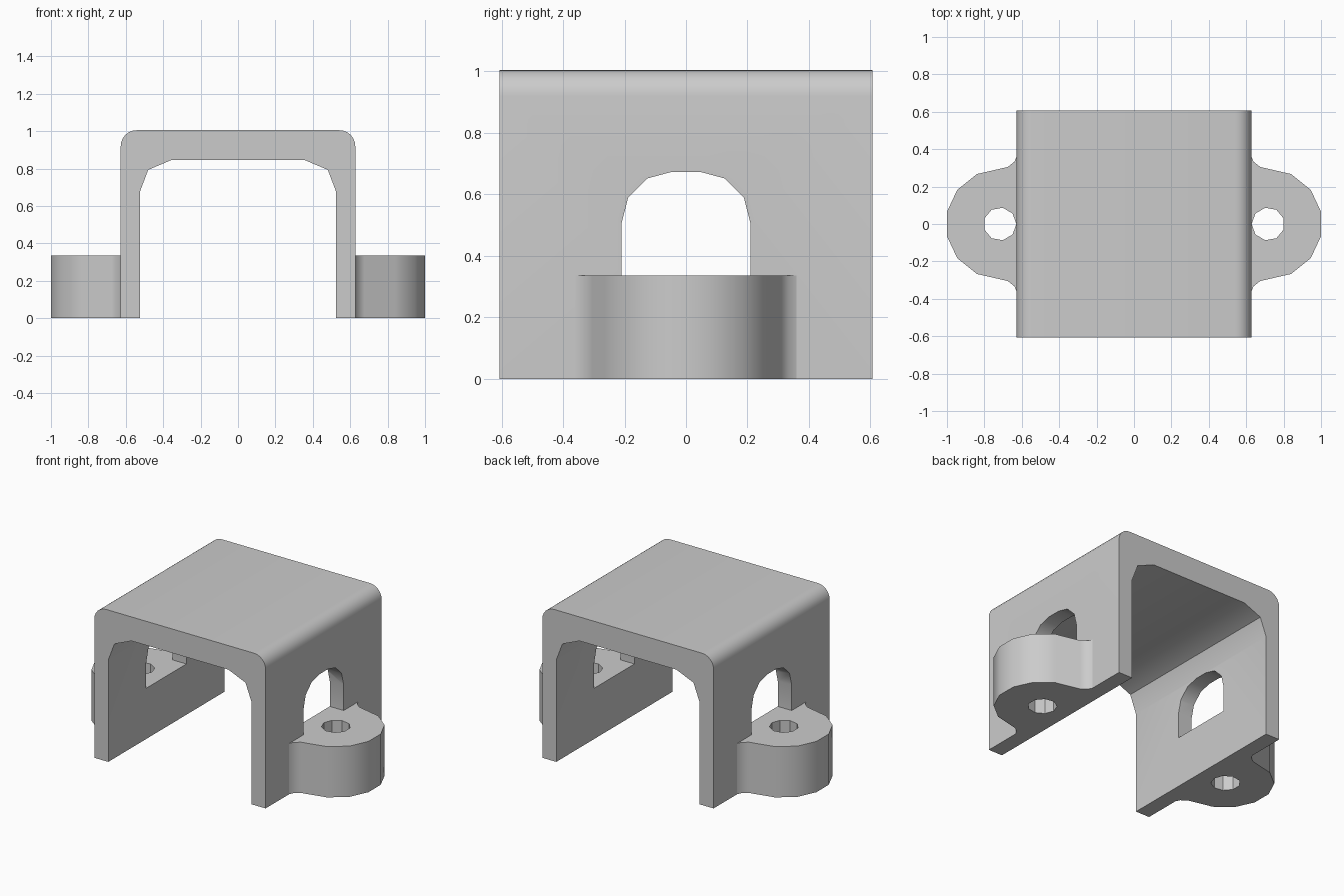
import bpy, bmesh
from math import radians, sin, cos, pi
from mathutils import Vector

if "Cube" in bpy.data.objects:
    bpy.data.objects.remove(bpy.data.objects["Cube"])

grey = bpy.data.materials.new("plain grey")
grey.use_nodes = True
grey.diffuse_color = (0.6, 0.6, 0.6, 1)
grey.node_tree.nodes["Principled BSDF"].inputs["Base Color"].default_value = (0.6, 0.6, 0.6, 1)


def prism(name, points, sweep):
    """Extrude a closed outline along a vector."""
    bm = bmesh.new()
    face = bm.faces.new([bm.verts.new(p) for p in points])
    new = bmesh.ops.extrude_face_region(bm, geom=[face])["geom"]
    moved = [g for g in new if isinstance(g, bmesh.types.BMVert)]
    bmesh.ops.translate(bm, vec=Vector(sweep), verts=moved)
    bmesh.ops.recalc_face_normals(bm, faces=bm.faces)
    mesh = bpy.data.meshes.new(name)
    bm.to_mesh(mesh)
    bm.free()
    mesh.materials.append(grey)
    obj = bpy.data.objects.new(name, mesh)
    bpy.context.collection.objects.link(obj)
    return obj


def select(obj):
    bpy.ops.object.select_all(action="DESELECT")
    obj.select_set(True)
    bpy.context.view_layer.objects.active = obj


def cut(obj, cutter):
    """Subtract the cutter and discard it."""
    mod = obj.modifiers.new("cut", "BOOLEAN")
    mod.operation = "DIFFERENCE"
    mod.solver = "EXACT"
    mod.object = cutter
    select(obj)
    bpy.ops.object.modifier_apply(modifier=mod.name)
    bpy.data.objects.remove(cutter)


def finish(obj):
    select(obj)
    bpy.ops.object.shade_smooth_by_angle(angle=radians(32))


HALF_W, HALF_D, TOP, LUG_TOP = 0.627, 0.607, 1.005, 0.336

# Channel cover: rounded outside corners, chamfered inside corners
R = 0.085
outer = [(HALF_W - R + R * cos(a * pi / 12), TOP - R + R * sin(a * pi / 12)) for a in range(7)]
inner = [(0.355, 0.846), (0.48, 0.793), (0.525, 0.675), (0.525, 0)]
half = [(HALF_W, 0)] + outer
section = half + [(-x, z) for x, z in reversed(half)]
section += [(-x, z) for x, z in reversed(inner)] + inner
cover = prism("channel_cover", [(x, -HALF_D, z) for x, z in section], (0, 2 * HALF_D, 0))

# Arched windows through both side walls
arch = [(0.21, LUG_TOP), (0.21, 0.505), (0.188, 0.59), (0.125, 0.652), (0.047, 0.673)]
arch += [(-y, z) for y, z in reversed(arch)]
cut(cover, prism("window_cutter", [(-0.8, y, z) for y, z in arch], (1.6, 0, 0)))
finish(cover)

# Mounting lugs with a flared root and a nine-sided bolt hole
edge = [(HALF_W, 0.36), (0.64, 0.333), (0.675, 0.305), (0.84, 0.267), (0.945, 0.183), (1.0, 0.065)]
edge += [(x, -y) for x, y in reversed(edge)]
hole = [(0.717 - 0.088 * cos(i * 2 * pi / 9), 0.088 * sin(i * 2 * pi / 9)) for i in range(9)]
for side, name in ((1, "left_lug"), (-1, "right_lug")):
    lug = prism(name, [(side * x, y, 0) for x, y in edge], (0, 0, LUG_TOP))
    cut(lug, prism("hole_cutter", [(side * x, y, -0.1) for x, y in hole], (0, 0, 0.6)))
    finish(lug)
